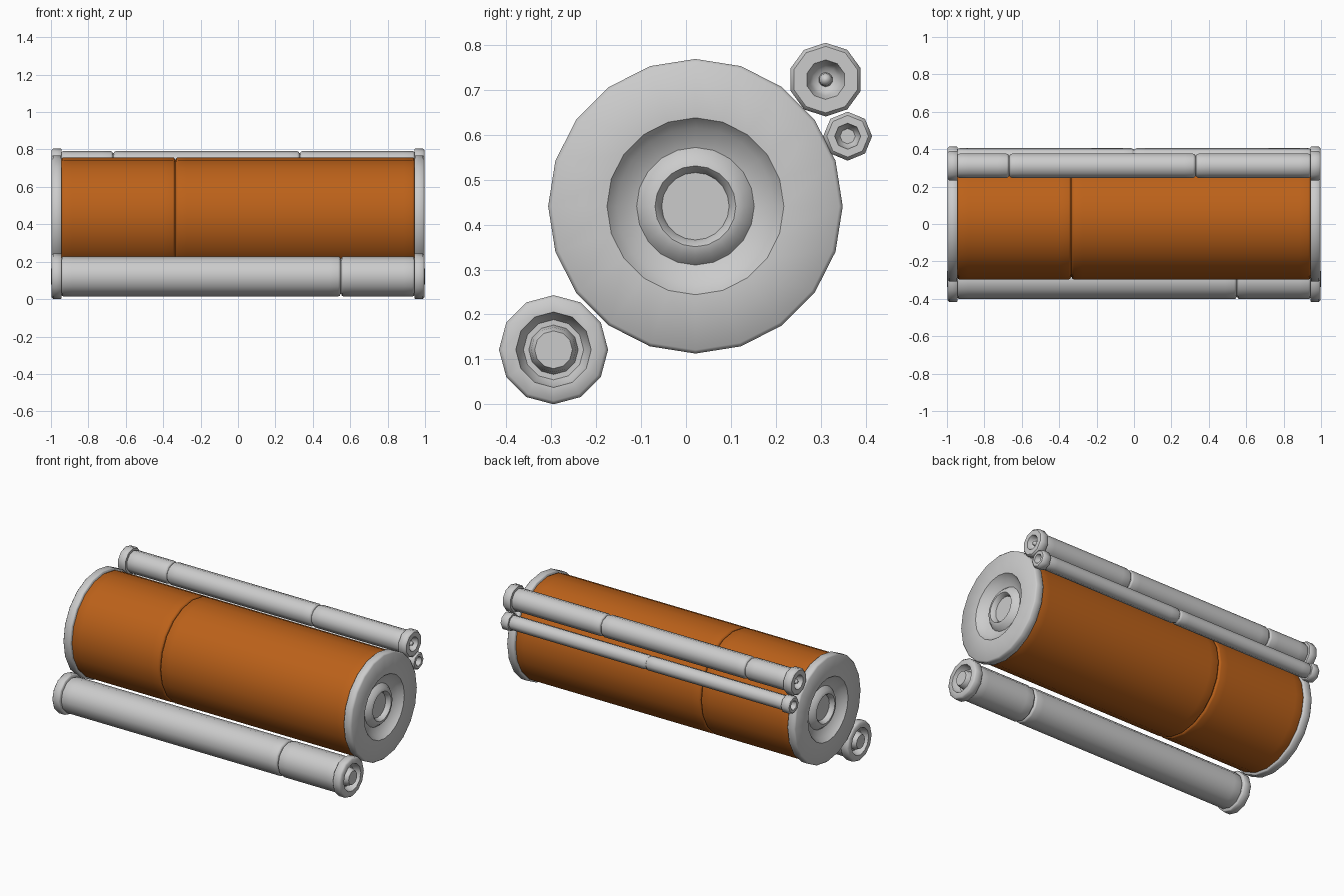
import bpy, bmesh, math

if "Cube" in bpy.data.objects:
    bpy.data.objects.remove(bpy.data.objects["Cube"])

SPAN = 0.947    # inner face of the end flanges
FACE = 0.996    # outer face of the end flanges


def lathe(name, profile, sides, y, z, material=None):
    """Spin (x, radius) points round a line parallel to x, capping both ends."""
    bm = bmesh.new()
    rings = []
    for x, r in profile:
        ring = []
        for i in range(sides):
            a = 2 * math.pi * i / sides
            ring.append(bm.verts.new((x, r * math.sin(a), r * math.cos(a))))
        rings.append(ring)
    for a, b in zip(rings, rings[1:]):
        for i in range(sides):
            j = (i + 1) % sides
            bm.faces.new((a[i], a[j], b[j], b[i]))
    bm.faces.new(rings[0])
    bm.faces.new(rings[-1])
    bmesh.ops.recalc_face_normals(bm, faces=bm.faces)
    mesh = bpy.data.meshes.new(name)
    bm.to_mesh(mesh)
    bm.free()
    obj = bpy.data.objects.new(name, mesh)
    bpy.context.collection.objects.link(obj)
    obj.location = (0, y, z)
    if material:
        mesh.materials.append(material)
    bpy.ops.object.select_all(action='DESELECT')
    obj.select_set(True)
    bpy.context.view_layer.objects.active = obj
    bpy.ops.object.shade_smooth_by_angle(angle=math.radians(46))
    return obj


def body_profile(r, seams):
    """Straight tube with rounded segment ends and a narrow groove at each seam."""
    w, d, support = 0.006, min(0.012, r * 0.15), 0.06
    stops = [-SPAN] + seams + [SPAN]
    pts = []
    for a, b in zip(stops, stops[1:]):
        pts += [(a + 0.002, r - d), (a + w, r - 0.003), (a + w + 0.008, r), (a + support, r),
                (b - support, r), (b - w - 0.008, r), (b - w, r - 0.003), (b - 0.002, r - d)]
    return pts


def tube(name, sides, y, z, rim, r, seams, hub, material=None):
    lathe(name + "_body", body_profile(r, seams), sides, y, z, material)
    c = 0.008
    flange = [(SPAN - 0.004, r * 0.8), (SPAN - 0.004, rim - c / 2), (SPAN, rim),
              (FACE - c, rim), (FACE, rim - c)]
    for side, s in (("left", -1), ("right", 1)):
        lathe(f"{name}_{side}_flange", [(s * x, q) for x, q in flange + hub], sides, y, z)


orange = bpy.data.materials.new("orange_paint")
orange.diffuse_color = (0.50, 0.12, 0.01, 1)
orange.use_nodes = True
orange.node_tree.nodes["Principled BSDF"].inputs["Base Color"].default_value = orange.diffuse_color

# Large orange tank: dished ends with a raised ring round a sunken disc
tube("main_tank", 20, 0.021, 0.441, 0.328, 0.317, [-0.335],
     [(FACE, 0.197), (0.968, 0.175), (0.950, 0.131), (0.975, 0.110), (0.980, 0.090),
      (0.968, 0.080), (0.952, 0.075)], orange)

# Lower front tube: recess with a stub reaching just past the flange
tube("lower_tube", 12, -0.295, 0.1215, 0.1215, 0.107, [0.55],
     [(FACE, 0.084), (0.972, 0.078), (0.955, 0.067), (0.955, 0.055),
      (0.985, 0.050), (1.0, 0.042)])

# Upper back tube: recess with a small domed pin
tube("upper_tube", 10, 0.311, 0.723, 0.082, 0.068, [-0.667, 0.33],
     [(FACE, 0.044), (0.972, 0.036), (0.960, 0.028), (0.955, 0.016),
      (0.978, 0.014), (0.987, 0.009), (0.990, 0.002)])

# Thin back tube: plain stepped socket
tube("thin_tube", 8, 0.360, 0.597, 0.0545, 0.045, [0.0],
     [(FACE, 0.029), (0.975, 0.024), (0.965, 0.017)])
